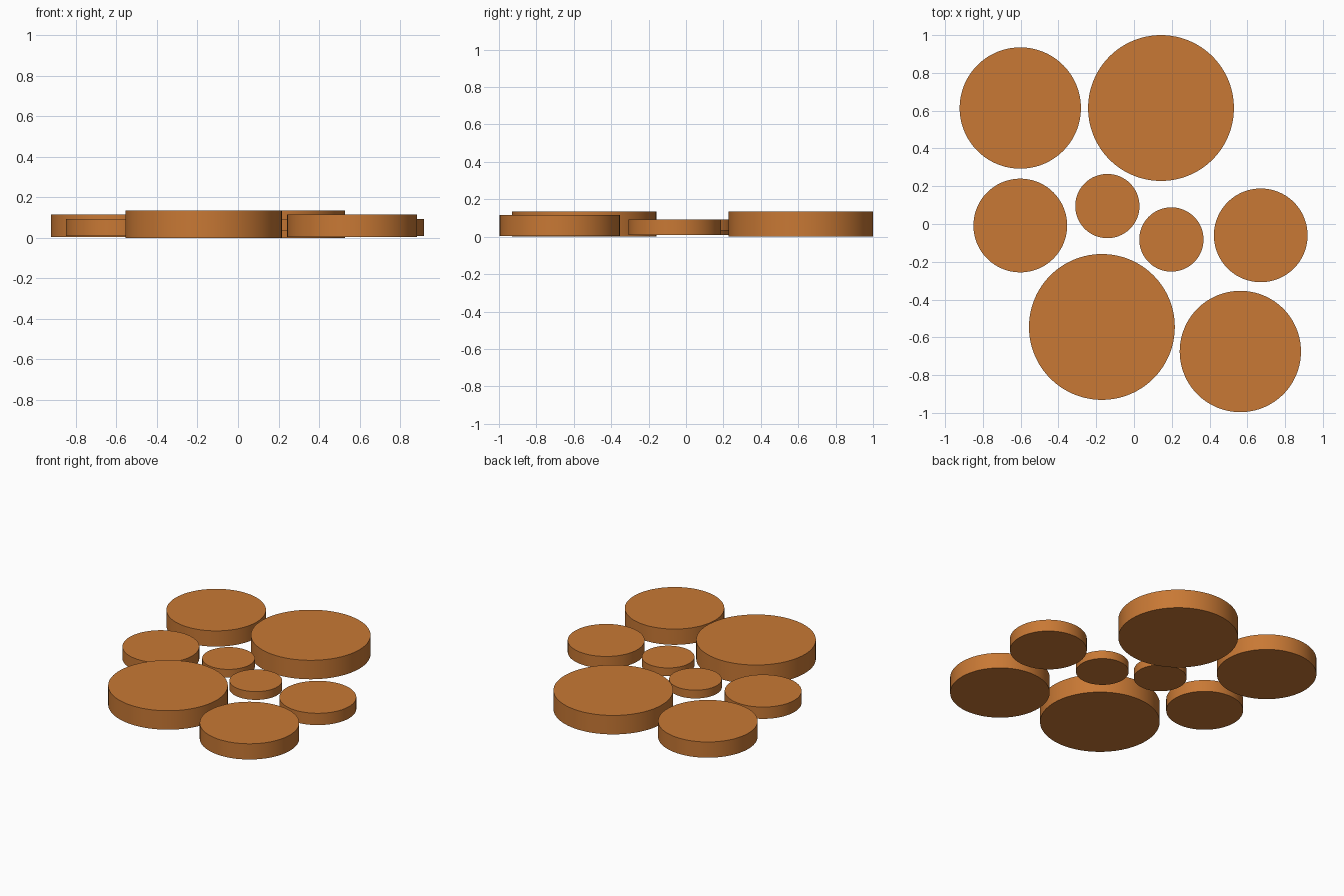
import bpy

if "Cube" in bpy.data.objects:
    bpy.data.objects.remove(bpy.data.objects["Cube"])

# Single copper-brown colour
mat = bpy.data.materials.new("copper_orange")
mat.diffuse_color = (0.58, 0.19, 0.035, 1.0)
mat.use_nodes = True
mat.node_tree.nodes["Principled BSDF"].inputs["Base Color"].default_value = mat.diffuse_color
mat.roughness = 0.6


def disc(name, x, y, radius, bottom, top):
    """Flat round disc with crisp rims and a smooth wall."""
    bpy.ops.mesh.primitive_cylinder_add(
        vertices=128, radius=radius, depth=top - bottom,
        location=(x, y, (top + bottom) / 2))
    ob = bpy.context.object
    ob.name = name
    ob.data.materials.append(mat)
    bpy.ops.object.shade_smooth_by_angle()


# Each size: radius, bottom, top, centres of its pair of discs
sizes = {
    "large_disc": (0.386, 0.0, 0.135, [(0.143, 0.614), (-0.17, -0.545)]),
    "medium_disc": (0.321, 0.003, 0.115, [(-0.602, 0.614), (0.563, -0.675)]),
    "small_disc": (0.248, 0.008, 0.092, [(-0.602, -0.008), (0.671, -0.06)]),
    "tiny_disc": (0.17, 0.033, 0.092, [(-0.141, 0.095), (0.198, -0.082)]),
}
for name, (radius, bottom, top, centres) in sizes.items():
    for i, (x, y) in enumerate(centres, 1):
        disc(f"{name}_{i}", x, y, radius, bottom, top)
